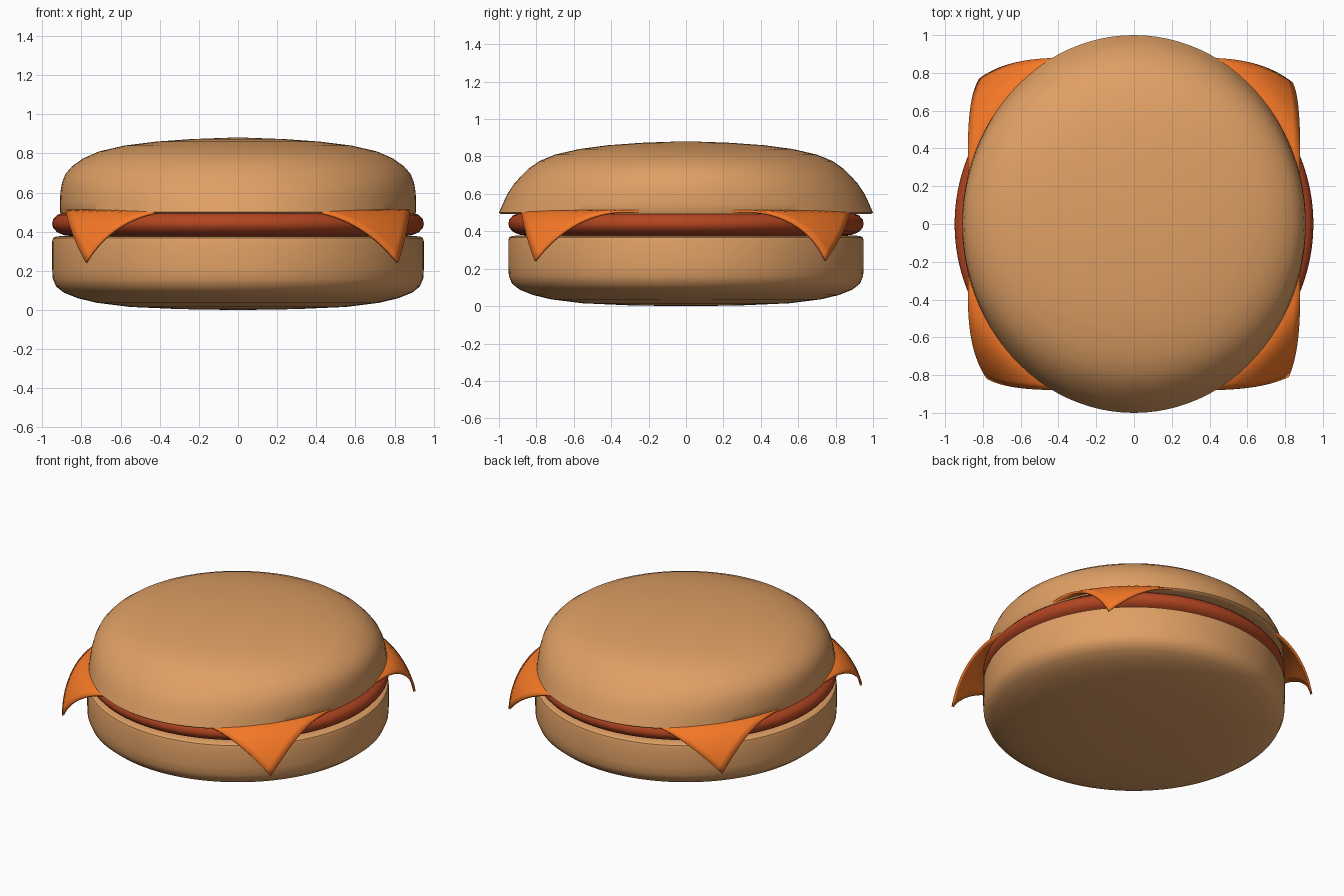
import bpy, bmesh, math
from mathutils import Vector

if "Cube" in bpy.data.objects:
    bpy.data.objects.remove(bpy.data.objects["Cube"])

SEGMENTS = 96


def material(name, rgb):
    mat = bpy.data.materials.new(name)
    mat.diffuse_color = (*rgb, 1)
    mat.use_nodes = True
    mat.node_tree.nodes["Principled BSDF"].inputs["Base Color"].default_value = mat.diffuse_color
    return mat


def finish(bm, name, mat):
    bmesh.ops.recalc_face_normals(bm, faces=bm.faces)
    mesh = bpy.data.meshes.new(name)
    bm.to_mesh(mesh)
    bm.free()
    obj = bpy.data.objects.new(name, mesh)
    bpy.context.collection.objects.link(obj)
    mesh.materials.append(mat)
    bpy.ops.object.select_all(action='DESELECT')
    obj.select_set(True)
    bpy.context.view_layer.objects.active = obj
    bpy.ops.object.shade_smooth_by_angle(angle=math.radians(45))
    return obj


def lathe(name, profile, mat):
    """Stack of elliptical rings (rx, ry, z), closed by end faces."""
    bm = bmesh.new()
    rings = []
    for rx, ry, z in profile:
        rings.append([bm.verts.new((rx * math.cos(a), ry * math.sin(a), z))
                      for a in (2 * math.pi * i / SEGMENTS for i in range(SEGMENTS))])
    for low, high in zip(rings, rings[1:]):
        for i in range(SEGMENTS):
            j = (i + 1) % SEGMENTS
            bm.faces.new((low[i], low[j], high[j], high[i]))
    bm.faces.new(rings[0])
    bm.faces.new(rings[-1])
    return finish(bm, name, mat)


def round_profile(points):
    return [(r, r, z) for r, z in points]


bread = material("bread", (0.74, 0.35, 0.13))
meat = material("meat", (0.45, 0.06, 0.015))
orange = material("cheese", (0.93, 0.19, 0.02))

# Bottom bun
lathe("bottom_bun", round_profile([
    (0.05, 0.0), (0.3, 0.004), (0.55, 0.015), (0.72, 0.036), (0.82, 0.06),
    (0.89, 0.088), (0.93, 0.12), (0.947, 0.16), (0.95, 0.21), (0.95, 0.35),
    (0.945, 0.367), (0.93, 0.375), (0.9, 0.378), (0.05, 0.38)]), bread)

# Patty
lathe("patty", round_profile([
    (0.05, 0.377), (0.85, 0.377), (0.89, 0.382), (0.925, 0.397), (0.945, 0.42),
    (0.95, 0.44), (0.945, 0.463), (0.925, 0.485), (0.89, 0.498), (0.85, 0.502),
    (0.05, 0.502)]), meat)

# Top bun: its rim is drawn out towards front and back
lathe("top_bun", [
    (0.05, 0.05, 0.492), (0.88, 0.96, 0.492), (0.905, 0.99, 0.492),
    (0.91, 1.0, 0.5), (0.91, 0.978, 0.55), (0.908, 0.955, 0.6), (0.9, 0.922, 0.65),
    (0.882, 0.882, 0.695), (0.847, 0.842, 0.735), (0.79, 0.785, 0.775),
    (0.71, 0.7, 0.81), (0.58, 0.57, 0.84), (0.42, 0.42, 0.86),
    (0.24, 0.24, 0.873), (0.05, 0.05, 0.88)], bread)

# Cheese: square slice whose corners droop over the patty
HALF, RIM = 0.88, 0.95
TIPS = {(-1, -1): (-0.78, -0.82), (1, -1): (0.82, -0.81),
        (1, 1): (0.84, 0.75), (-1, 1): (-0.82, 0.77)}
bm = bmesh.new()
bmesh.ops.create_grid(bm, x_segments=48, y_segments=48, size=HALF)
reach = math.hypot(HALF, HALF) - RIM
for v in bm.verts:
    sx, sy = (1 if v.co.x > 0 else -1), (1 if v.co.y > 0 else -1)
    t = max(0, v.co.xy.length - RIM) / reach
    tip = TIPS[sx, sy]
    shift = Vector((tip[0] - sx * HALF, tip[1] - sy * HALF)) * t ** 2
    v.co = (v.co.x + shift.x, v.co.y + shift.y, 0.513 - 0.27 * t ** 1.4)
cheese = finish(bm, "cheese_slice", orange)
solid = cheese.modifiers.new("thickness", 'SOLIDIFY')
solid.thickness = 0.014
solid.offset = -1 if cheese.data.polygons[0].normal.z > 0 else 1
